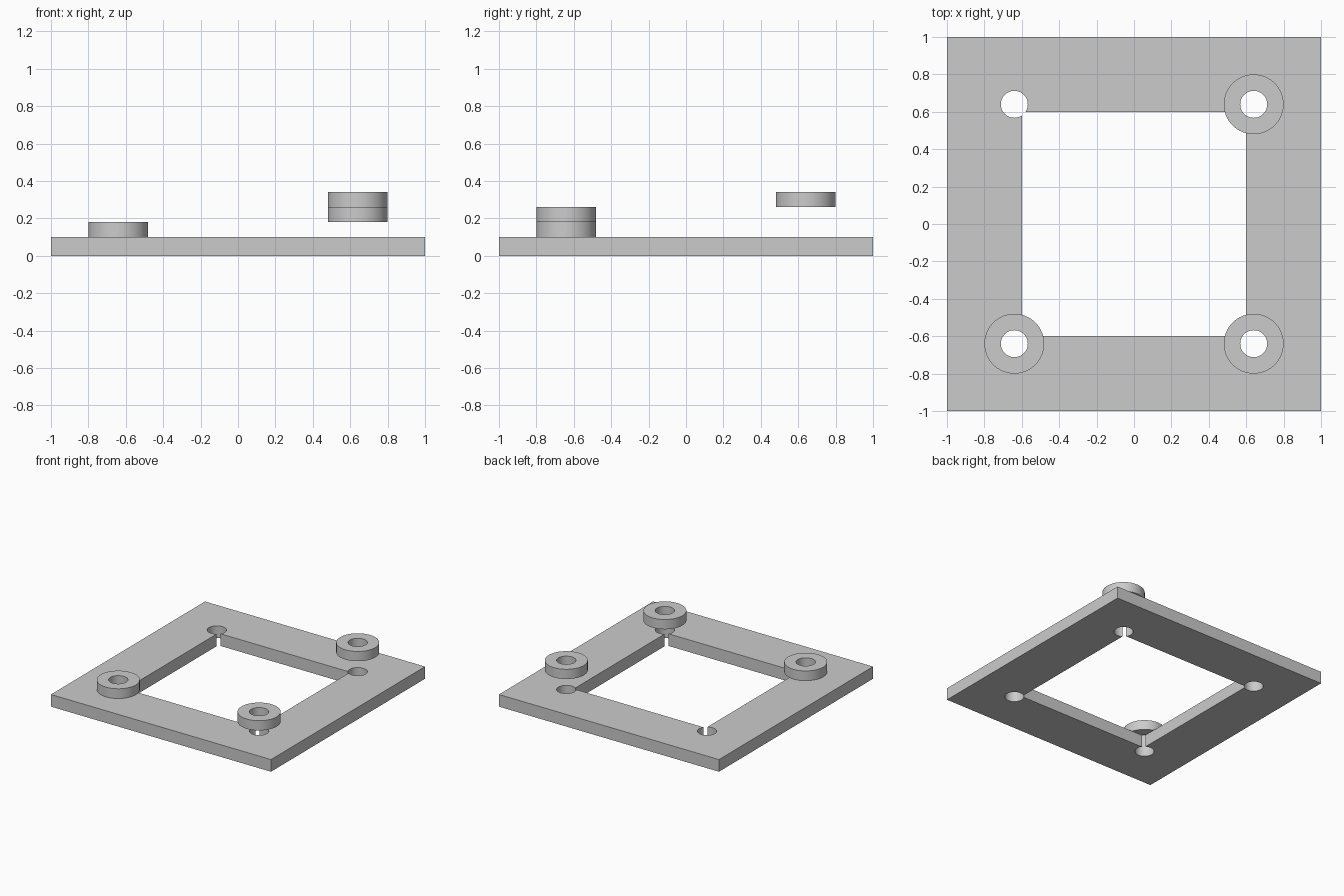
import bpy
import bmesh
from math import pi, cos, sin

if "Cube" in bpy.data.objects:
    bpy.data.objects.remove(bpy.data.objects["Cube"], do_unlink=True)

HOLE_RADIUS = 0.072
WASHER_RADIUS = 0.16
WASHER_HEIGHT = 0.08
OFFSET = 0.64
PLATE = 0.1
SIDES = 64

grey = bpy.data.materials.new("plain grey")
grey.use_nodes = True
colour = (0.6, 0.6, 0.6, 1)
grey.diffuse_color = colour
grey.node_tree.nodes["Principled BSDF"].inputs["Base Color"].default_value = colour


def box(name, size, height, z):
    bpy.ops.mesh.primitive_cube_add(size=1, location=(0, 0, z))
    obj = bpy.context.object
    obj.name = name
    obj.scale = (size, size, height)
    bpy.ops.object.transform_apply(location=True, scale=True)
    return obj


def cut(target, cutter):
    mod = target.modifiers.new("cut", "BOOLEAN")
    mod.operation = "DIFFERENCE"
    mod.solver = "EXACT"
    mod.object = cutter
    bpy.context.view_layer.objects.active = target
    bpy.ops.object.modifier_apply(modifier=mod.name)
    bpy.data.objects.remove(cutter, do_unlink=True)


def finish(obj):
    obj.data.materials.clear()
    obj.data.materials.append(grey)
    bpy.ops.object.select_all(action="DESELECT")
    obj.select_set(True)
    bpy.context.view_layer.objects.active = obj
    bpy.ops.object.shade_smooth_by_angle(angle=pi / 6)


def washer(name, x, y, z):
    # Sweep a rectangular section around the vertical axis
    section = [(HOLE_RADIUS, 0), (WASHER_RADIUS, 0),
               (WASHER_RADIUS, WASHER_HEIGHT), (HOLE_RADIUS, WASHER_HEIGHT)]
    bm = bmesh.new()
    rings = []
    for i in range(SIDES):
        a = 2 * pi * i / SIDES
        rings.append([bm.verts.new((r * cos(a), r * sin(a), h)) for r, h in section])
    for i, ring in enumerate(rings):
        after = rings[(i + 1) % SIDES]
        for j in range(4):
            k = (j + 1) % 4
            bm.faces.new((ring[j], after[j], after[k], ring[k]))
    bmesh.ops.recalc_face_normals(bm, faces=bm.faces)
    mesh = bpy.data.meshes.new(name)
    bm.to_mesh(mesh)
    bm.free()
    obj = bpy.data.objects.new(name, mesh)
    obj.location = (x, y, z)
    bpy.context.collection.objects.link(obj)
    finish(obj)


# Square frame with a bolt hole breaking into each inner corner
frame = box("base_frame", 2, PLATE, PLATE / 2)
cut(frame, box("opening_cutter", 1.2, 3 * PLATE, PLATE / 2))
for sx in (-1, 1):
    for sy in (-1, 1):
        bpy.ops.mesh.primitive_cylinder_add(
            vertices=SIDES, radius=HOLE_RADIUS, depth=3 * PLATE,
            location=(sx * OFFSET, sy * OFFSET, PLATE / 2))
        cut(frame, bpy.context.object)
finish(frame)

# Three washers, each one thickness higher than the last
corners = [("front_right_washer", -1, -1), ("front_left_washer", 1, -1),
           ("back_left_washer", 1, 1)]
for step, (name, sx, sy) in enumerate(corners):
    washer(name, sx * OFFSET, sy * OFFSET, PLATE + step * WASHER_HEIGHT)
